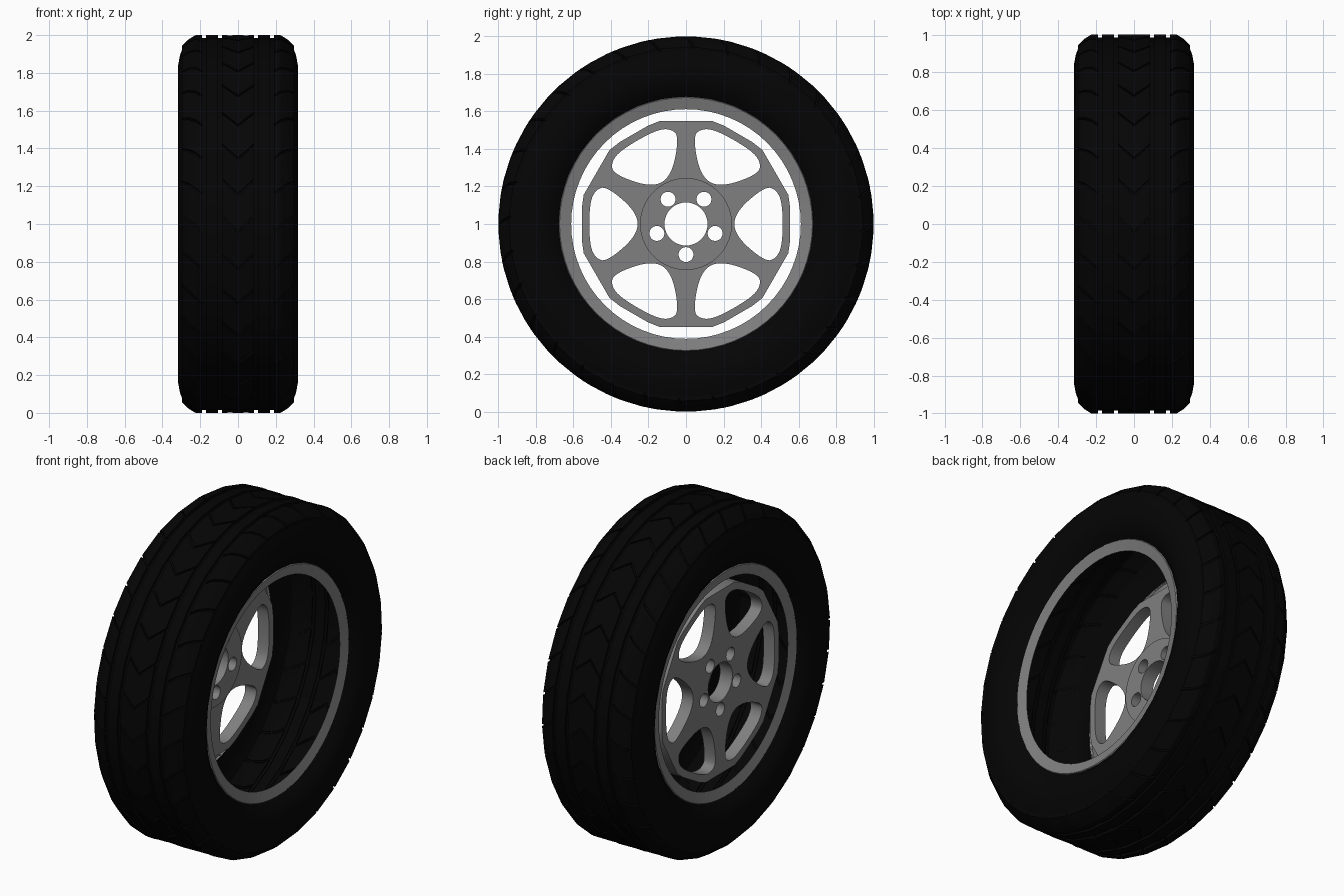
import bpy
import bmesh
from math import sin, cos, pi, tau, radians
from mathutils import Matrix

cube = bpy.data.objects.get("Cube")
if cube:
    bpy.data.objects.remove(cube)

SIDES = 32
STEP = tau / SIDES
AXLE = 1.0  # axle height


def material(name, value, rough):
    m = bpy.data.materials.new(name)
    m.use_nodes = True
    color = (value, value, value, 1)
    m.diffuse_color = color
    bsdf = m.node_tree.nodes["Principled BSDF"]
    bsdf.inputs["Base Color"].default_value = color
    bsdf.inputs["Roughness"].default_value = rough
    return m


rubber = material("black rubber", 0.0014, 0.8)
alloy = material("grey alloy", 0.215, 0.5)


def polar(x, r, a):
    """Point on a circle round the axle, which runs along x."""
    return (x, r * cos(a), AXLE + r * sin(a))


def finish(obj):
    bpy.ops.object.select_all(action="DESELECT")
    obj.select_set(True)
    bpy.context.view_layer.objects.active = obj
    bpy.ops.object.shade_smooth_by_angle(angle=radians(30))


def add_mesh(name, bm, mat):
    bmesh.ops.recalc_face_normals(bm, faces=bm.faces)
    me = bpy.data.meshes.new(name)
    bm.to_mesh(me)
    bm.free()
    me.materials.append(mat)
    obj = bpy.data.objects.new(name, me)
    bpy.context.collection.objects.link(obj)
    finish(obj)


def lathe(name, profile, mat, sides):
    """Turn an (x, radius) profile round the axle."""
    bm = bmesh.new()
    rings = [[bm.verts.new(polar(x, r, i * tau / sides)) for i in range(sides)]
             for x, r in profile]
    for a, b in zip(rings, rings[1:]):
        for i in range(sides):
            j = (i + 1) % sides
            bm.faces.new((a[i], a[j], b[j], b[i]))
    add_mesh(name, bm, mat)


def tread_blocks(name, columns, mat, gap=0.014, depth=0.022):
    """Slanted blocks; each column is (x, radius, angle shift)."""
    bm = bmesh.new()
    for k in range(SIDES):
        rows = []
        for x, r, shift in columns:
            a0 = k * STEP + gap / 2 + shift
            a1 = (k + 1) * STEP - gap / 2 + shift
            rows.append([bm.verts.new(polar(x, q, a)) for q, a in
                         ((r - depth, a0), (r, a0), (r, a1), (r - depth, a1))])
        for p, q in zip(rows, rows[1:]):
            for i in range(3):
                bm.faces.new((p[i], p[i + 1], q[i + 1], q[i]))
        bm.faces.new(rows[0])
        bm.faces.new(rows[-1])
    add_mesh(name, bm, mat)


def plate(name, loops, x0, x1, mat):
    """Flat plate across the axle; inner loops become holes."""
    cu = bpy.data.curves.new(name, "CURVE")
    cu.dimensions = "2D"
    cu.fill_mode = "BOTH"
    cu.extrude = (x1 - x0) / 2
    for loop in loops:
        sp = cu.splines.new("POLY")
        sp.points.add(len(loop) - 1)
        for p, (u, v) in zip(sp.points, loop):
            p.co = (u, v, 0, 1)
        sp.use_cyclic_u = True
    cu.materials.append(mat)
    obj = bpy.data.objects.new(name, cu)
    bpy.context.collection.objects.link(obj)
    # Local x, y, z become world y, z, x
    turn = Matrix(((0, 0, 1), (1, 0, 0), (0, 1, 0))).to_4x4()
    obj.matrix_world = Matrix.Translation(((x0 + x1) / 2, 0, AXLE)) @ turn
    bpy.ops.object.select_all(action="DESELECT")
    obj.select_set(True)
    bpy.context.view_layer.objects.active = obj
    bpy.ops.object.convert(target="MESH")
    finish(bpy.context.view_layer.objects.active)


def circle(r, n, cx=0.0, cy=0.0):
    return [(cx + r * cos(tau * i / n), cy + r * sin(tau * i / n)) for i in range(n)]


def rounded(points, passes):
    """Corner cutting for soft outlines."""
    for _ in range(passes):
        out = []
        for (ax, ay), (bx, by) in zip(points, points[1:] + points[:1]):
            out += [(ax * 0.75 + bx * 0.25, ay * 0.75 + by * 0.25),
                    (ax * 0.25 + bx * 0.75, ay * 0.25 + by * 0.75)]
        points = out
    return points


def rotated(points, a):
    return [(u * cos(a) - v * sin(a), u * sin(a) + v * cos(a)) for u, v in points]


# Tyre shell, open on the inside
half = [(0.19, 0.985), (0.222, 0.985), (0.26, 0.962), (0.292, 0.936), (0.308, 0.89),
        (0.318, 0.835), (0.316, 0.78), (0.295, 0.72), (0.252, 0.672)]
lathe("tyre_shell", [(-x, r) for x, r in reversed(half)] + half, rubber, SIDES)

# Chevron blocks along the middle of the tread
tread_blocks("centre_tread", [(-0.085, 1, -0.04), (0, 1, 0.04), (0.085, 1, -0.04)], rubber)

# Ribs, shoulder blocks and rim flanges on both sides
for side, s in (("left", 1), ("right", -1)):
    lathe(side + "_tread_rib", [(s * 0.105, 0.98), (s * 0.105, 1), (s * 0.17, 1),
                                (s * 0.17, 0.98)], rubber, SIDES)
    tread_blocks(side + "_shoulder_tread",
                 [(s * 0.19, 1, 0.04), (s * 0.225, 1, 0.01),
                  (s * 0.264, 0.976, -0.02), (s * 0.296, 0.944, -0.04)], rubber)
    lathe(side + "_rim_flange", [(s * 0.254, 0.682), (s * 0.264, 0.674), (s * 0.248, 0.612)],
          alloy, 64)

# Spoked wheel disc: six windows, five bolt holes and a centre bore
upper = [(0.258, 0.06), (0.42, 0.2), (0.48, 0.185), (0.515, 0.11)]
window = rounded(upper + [(u, -v) for u, v in reversed(upper)], 3)
windows = [rotated(window, k * pi / 3) for k in range(6)]
rim_outline = [(r * cos(k * pi / 3 + radians(d)), r * sin(k * pi / 3 + radians(d)))
               for k in range(6)
               for d, r in ((-16, 0.567), (-9, 0.562), (9, 0.562), (16, 0.567))]
bolt_angles = [-pi / 2 + k * tau / 5 for k in range(5)]
holes = [circle(0.04, 20, 0.163 * cos(a), 0.163 * sin(a)) for a in bolt_angles]
holes.append(circle(0.115, 32))
plate("spoked_disc", [rim_outline] + windows + holes, -0.228, -0.154, alloy)

# Mounting pad on the inner face of the hub
plate("hub_pad", [circle(0.245, 40)] + holes, -0.154, -0.145, alloy)
